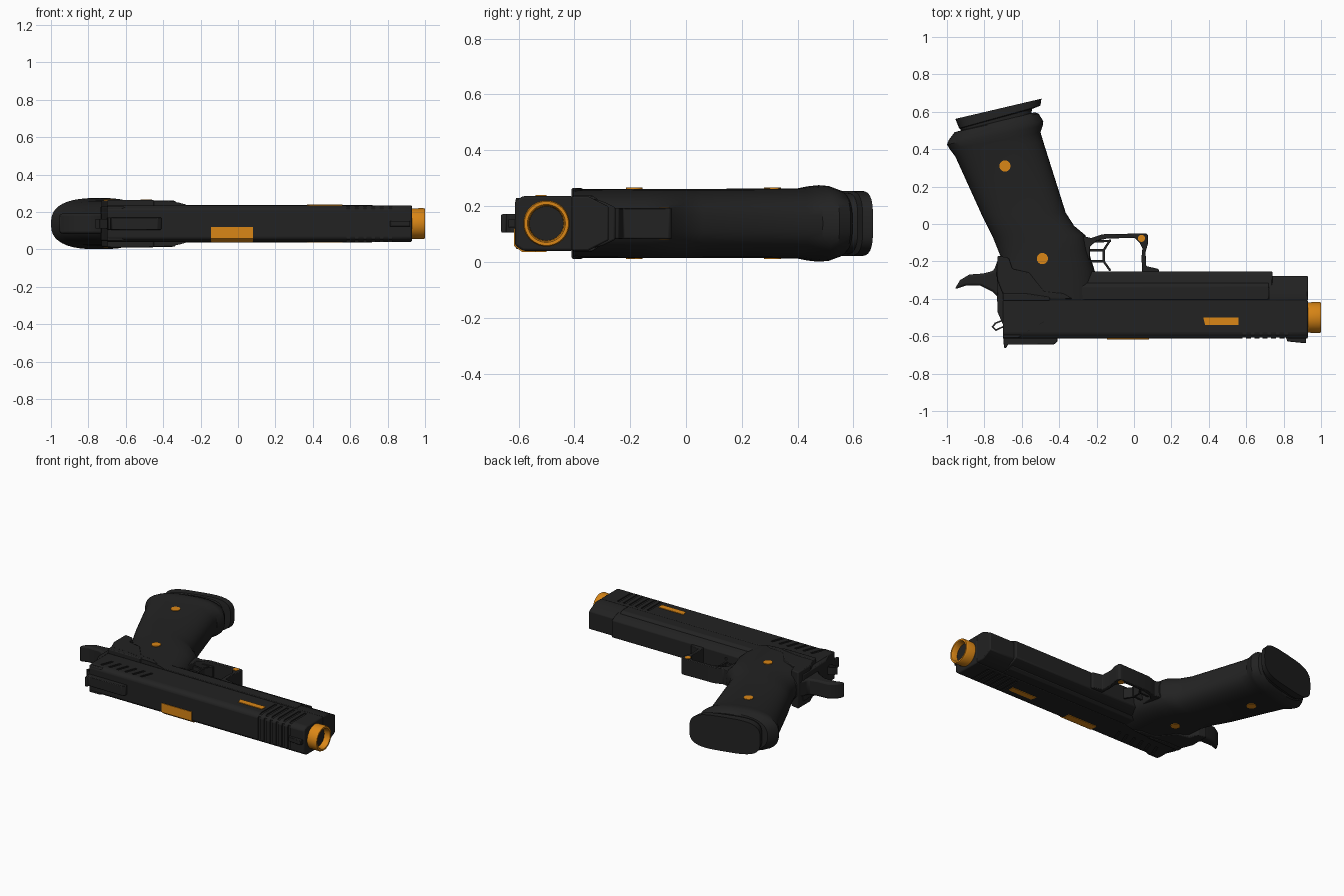
import bpy, bmesh, math
from mathutils import Vector

if "Cube" in bpy.data.objects:
    bpy.data.objects.remove(bpy.data.objects["Cube"], do_unlink=True)

MID = 0.138   # height of the model's plane of symmetry
parts = []


def material(name, rgb):
    m = bpy.data.materials.new(name)
    m.use_nodes = True
    m.diffuse_color = (*rgb, 1)
    m.node_tree.nodes["Principled BSDF"].inputs["Base Color"].default_value = (*rgb, 1)
    return m


BLACK = material("matte black", (0.016, 0.016, 0.016))
ORANGE = material("orange", (0.7, 0.24, 0.008))


def finish(name, bm, mat, bevel=0):
    bmesh.ops.recalc_face_normals(bm, faces=bm.faces)
    mesh = bpy.data.meshes.new(name)
    bm.to_mesh(mesh)
    bm.free()
    ob = bpy.data.objects.new(name, mesh)
    bpy.context.collection.objects.link(ob)
    ob.location.z = MID
    mesh.materials.append(mat)
    if bevel:
        mod = ob.modifiers.new("edge bevel", "BEVEL")
        mod.width, mod.segments, mod.limit_method = bevel, 2, "ANGLE"
    parts.append(ob)
    return ob


def skin(bm, rings, caps=True):
    """Join point rings into a tube."""
    loops = [[bm.verts.new(p) for p in r] for r in rings]
    n = len(loops[0])
    for a, b in zip(loops, loops[1:]):
        for i in range(n):
            bm.faces.new((a[i], a[(i + 1) % n], b[(i + 1) % n], b[i]))
    if caps:
        bm.faces.new(loops[0])
        bm.faces.new(loops[-1])


def plate(name, pts, half, mat=BLACK, bevel=0.006):
    """Side outline in XY, given thickness both ways in z."""
    bm = bmesh.new()
    skin(bm, [[(x, y, z) for x, y in pts] for z in (-half, half)])
    return finish(name, bm, mat, bevel)


def bar(name, profile, x0, x1, mat=BLACK, bevel=0.006, mirror=True):
    """Cross-section in YZ run along x; a half section is mirrored."""
    if mirror:
        profile = profile + [(y, -z) for y, z in reversed(profile)]
    bm = bmesh.new()
    skin(bm, [[(x, y, z) for y, z in profile] for x in (x0, x1)])
    return finish(name, bm, mat, bevel)


def oval_loft(name, sections, power=2.6, n=40):
    """Rounded sections, each from a back point to a front point."""
    bm = bmesh.new()
    rings = []
    for bx, by, fx, fy, half in sections:
        b, f = Vector((bx, by, 0)), Vector((fx, fy, 0))
        ring = []
        for i in range(n):
            t = 2 * math.pi * i / n
            c, s = math.cos(t), math.sin(t)
            u = math.copysign(abs(c) ** (2 / power), c)
            w = math.copysign(abs(s) ** (2 / power), s)
            ring.append((b + f) / 2 + (f - b) / 2 * u + Vector((0, 0, half * w)))
        rings.append(ring)
    skin(bm, rings)
    return finish(name, bm, BLACK)


def disc_pin(name, x, y, r, half):
    pts = [(x + r * math.cos(i * math.pi / 12), y + r * math.sin(i * math.pi / 12)) for i in range(24)]
    return plate(name, pts, half, ORANGE, 0)


def lathe(name, profile, mat, n=40):
    """Profile of (x, radius) turned about the bore axis."""
    bm = bmesh.new()
    turn = [2 * math.pi * i / n for i in range(n)]
    skin(bm, [[(x, -0.5 + r * math.cos(t), r * math.sin(t)) for t in turn] for x, r in profile],
         caps=len(profile) == 2)
    return finish(name, bm, mat)


def wire(name, path, width, half):
    """Flat strips following a path in XY."""
    bm = bmesh.new()
    for a, b in zip(path, path[1:]):
        a, b = Vector(a), Vector(b)
        d = (b - a).normalized() * width
        s = Vector((-d.y, d.x))
        quad = [a - d - s, b + d - s, b + d + s, a - d + s]
        skin(bm, [[(p.x, p.y, z) for p in quad] for z in (-half, half)])
    return finish(name, bm, BLACK)


# Slide with slanted grip grooves cut into it
slide = bar("slide", [(-0.405, 0.098), (-0.585, 0.098), (-0.613, 0.078)], -0.70, 0.93, bevel=0.008)
bm = bmesh.new()
for start, count, ends, depth in ((-0.64, 6, (-0.575, -0.495), 0.091), (0.58, 6, (-0.65, -0.43), 0.091)):
    for i in range(count):
        x = start + i * (0.06 if start < 0 else 0.045)
        lean = 0.03 if start < 0 else 0.0
        for side in (-1, 1):
            skin(bm, [[(x, ends[0], z * side), (x + 0.018, ends[0], z * side),
                       (x + 0.018 + lean, ends[1], z * side), (x + lean, ends[1], z * side)]
                      for z in (depth, 0.13)])
        if start > 0:
            skin(bm, [[(x, y, -0.085), (x + 0.018, y, -0.085), (x + 0.018, y, 0.085), (x, y, 0.085)]
                      for y in (-0.606, -0.65)])
cutter = finish("groove_cutter", bm, BLACK)
parts.remove(cutter)
cutter.hide_render = True
cutter.hide_set(True)
cut = slide.modifiers.new("grooves", "BOOLEAN")
cut.operation, cut.object, cut.solver = "DIFFERENCE", cutter, "EXACT"
cut.use_self = True

# Port wraps from the top onto one side; slots show on both sides
bar("ejection_port", [(-0.617, -0.018), (-0.617, -0.08), (-0.587, -0.102), (-0.535, -0.102),
                      (-0.535, -0.09), (-0.6, -0.018)], -0.145, 0.08, ORANGE, 0, False)
plate("slide_slots", [(0.37, -0.5), (0.38, -0.54), (0.56, -0.54), (0.56, -0.5)], 0.102, ORANGE, 0)

# Barrel
lathe("barrel", [(0.9, 0.08), (0.99, 0.083), (1.0, 0.079), (1.0, 0.068), (0.99, 0.063), (0.94, 0.06)], ORANGE)
lathe("bore", [(0.935, 0.066), (0.96, 0.066)], BLACK)

# Frame
bar("dust_cover", [(-0.41, 0.094), (-0.36, 0.094), (-0.3, 0.08), (-0.253, 0.058)], -0.3, 0.74)
bar("front_lug", [(-0.41, 0.097), (-0.35, 0.097), (-0.277, 0.06)], 0.72, 0.93)
bar("frame_rail", [(-0.315, 0.086), (-0.335, 0.1), (-0.405, 0.1)], -0.3, 0.72, bevel=0.004)
plate("frame_rear", [(-0.735, -0.22), (-0.3, -0.22), (-0.3, -0.42), (-0.62, -0.61), (-0.7, -0.61),
                     (-0.7, -0.54), (-0.73, -0.47)], 0.092)
plate("side_panels", [(-0.73, -0.17), (-0.67, -0.18), (-0.65, -0.24), (-0.56, -0.26), (-0.48, -0.36),
                      (-0.38, -0.37), (-0.33, -0.4), (-0.69, -0.4), (-0.73, -0.3)], 0.124)
plate("safety_levers", [(-0.7, -0.37), (-0.58, -0.37), (-0.45, -0.39), (-0.45, -0.41), (-0.7, -0.41)], 0.127)
plate("beavertail", [(-0.96, -0.35), (-0.9, -0.33), (-0.82, -0.33), (-0.76, -0.36), (-0.72, -0.4), (-0.6, -0.4),
                     (-0.6, -0.15), (-0.72, -0.17), (-0.75, -0.25), (-0.81, -0.265), (-0.88, -0.27),
                     (-0.93, -0.3)], 0.055, bevel=0.012)

# Grip with flared lower end
oval_loft("grip", [
    (-0.70, -0.405, -0.2, -0.405, 0.122), (-0.73, -0.25, -0.21, -0.25, 0.123),
    (-0.715, -0.17, -0.245, -0.14, 0.124), (-0.755, -0.07, -0.26, -0.06, 0.124),
    (-0.78, -0.02, -0.32, -0.01, 0.124), (-0.81, 0.04, -0.365, 0.06, 0.124),
    (-0.955, 0.36, -0.485, 0.44, 0.125), (-0.985, 0.4, -0.5, 0.49, 0.134),
    (-1.0, 0.425, -0.488, 0.525, 0.137), (-0.99, 0.45, -0.485, 0.55, 0.135),
    (-0.96, 0.49, -0.51, 0.59, 0.12), (-0.945, 0.495, -0.53, 0.597, 0.112)])
oval_loft("magazine_base", [
    (-0.92, 0.49, -0.55, 0.58, 0.108), (-0.93, 0.51, -0.545, 0.615, 0.11),
    (-0.935, 0.512, -0.5, 0.633, 0.117), (-0.955, 0.562, -0.495, 0.67, 0.117)], 3.5)

# Trigger guard
plate("trigger_guard", [
    (-0.29, -0.06), (-0.23, -0.075), (-0.17, -0.055), (0.065, -0.05), (0.076, -0.06), (0.076, -0.1),
    (0.062, -0.15), (0.065, -0.225), (0.13, -0.24), (0.14, -0.27), (0.045, -0.27), (0.04, -0.18), (0.045, -0.13),
    (0.03, -0.1), (0.005, -0.075), (-0.14, -0.077), (-0.2, -0.09), (-0.235, -0.12), (-0.24, -0.27),
    (-0.29, -0.27)], 0.055, bevel=0.004)

# Skeleton trigger and hammer loop
wire("trigger_blade", [(-0.23, -0.095), (-0.13, -0.09), (-0.162, -0.14), (-0.162, -0.2), (-0.13, -0.245)], 0.006, 0.035)
for i, y in enumerate((-0.14, -0.2)):
    wire(f"trigger_strut_{i + 1}", [(-0.24, y), (-0.162, y)], 0.007, 0.03)
wire("hammer_loop", [(-0.69, -0.51), (-0.74, -0.53), (-0.756, -0.55), (-0.738, -0.567), (-0.69, -0.545)], 0.004, 0.025)

# Sights
plate("rear_sight", [(-0.7, -0.6), (-0.41, -0.6), (-0.41, -0.63), (-0.43, -0.645), (-0.675, -0.645),
                     (-0.682, -0.662), (-0.695, -0.662)], 0.033, bevel=0.004)
plate("front_sight", [(0.81, -0.6), (0.92, -0.6), (0.92, -0.636), (0.9, -0.636), (0.82, -0.628)], 0.015, bevel=0.003)

# Coloured pins pass through to both sides
disc_pin("grip_pin_lower", -0.69, 0.31, 0.03, 0.128)
disc_pin("grip_pin_upper", -0.49, -0.185, 0.03, 0.128)
disc_pin("guard_pin", 0.04, -0.077, 0.019, 0.058)

# Smooth rounded surfaces, keep hard edges
bpy.ops.object.select_all(action="DESELECT")
for ob in parts:
    ob.select_set(True)
bpy.context.view_layer.objects.active = slide
bpy.ops.object.shade_smooth_by_angle(angle=math.radians(32))
